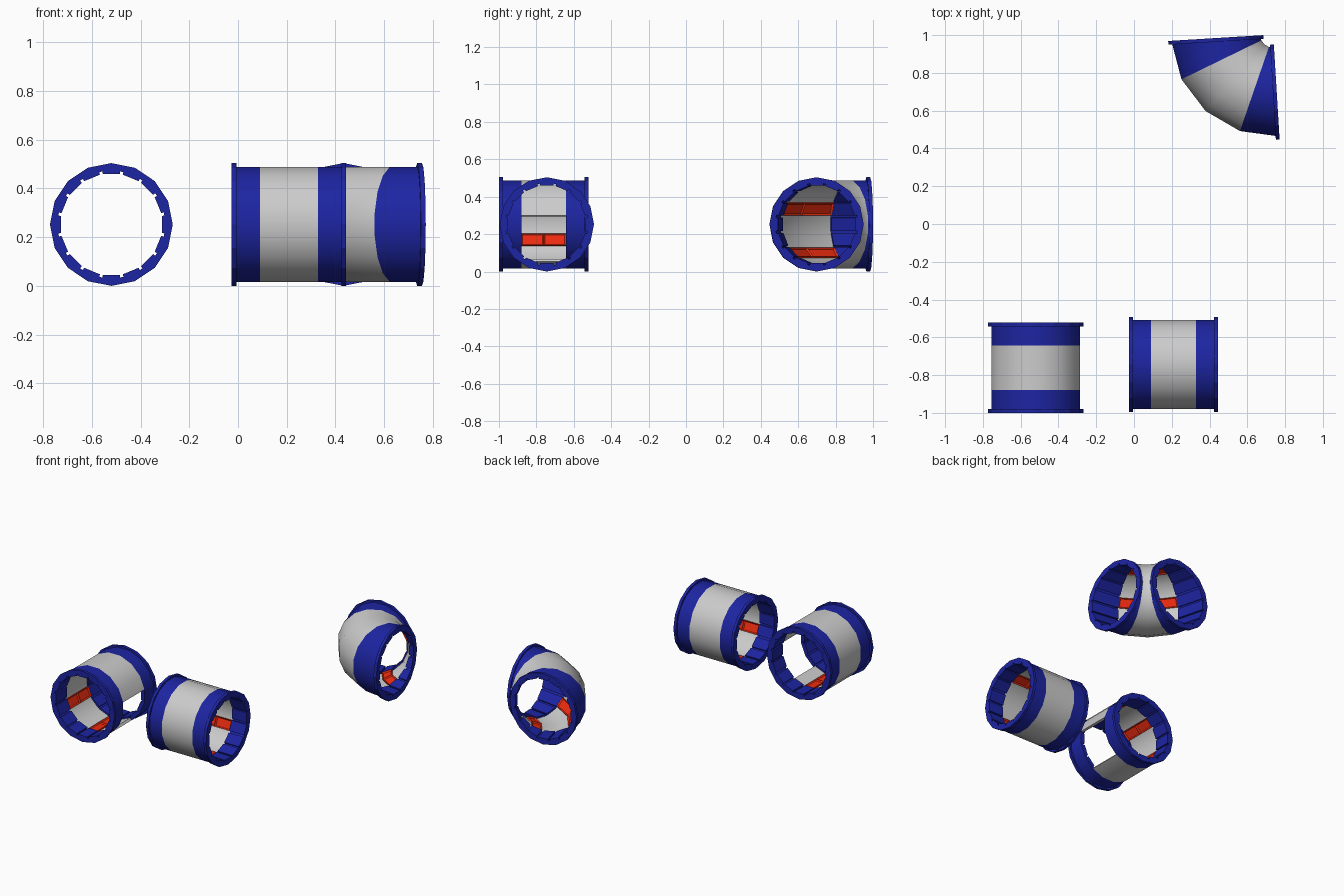
import bpy, bmesh
from math import sin, cos, radians, pi
from mathutils import Vector

if "Cube" in bpy.data.objects:
    bpy.data.objects.remove(bpy.data.objects["Cube"])

N = 16                                  # sides of every pipe
STEP = 2 * pi / N
ZC = 0.252                              # axis height
UP = Vector((0, 0, 1))
R_BODY, R_BORE, R_FLANGE, R_RIB = 0.24, 0.222, 0.252, 0.207
FLANGE_T = 0.02


def material(name, rgb):
    m = bpy.data.materials.new(name)
    m.diffuse_color = (*rgb, 1)
    m.use_nodes = True
    m.node_tree.nodes["Principled BSDF"].inputs["Base Color"].default_value = m.diffuse_color
    return m


BLUE = material("blue", (0.012, 0.018, 0.36))
RED = material("red", (0.85, 0.025, 0.005))


def at(frame, u, v):
    """Point in a cross-section frame (origin, sideways direction)."""
    return frame[0] + frame[1] * u + UP * v


def finish(bm, name, mat=None, smooth=False):
    bmesh.ops.remove_doubles(bm, verts=bm.verts, dist=1e-5)
    bmesh.ops.recalc_face_normals(bm, faces=bm.faces)
    me = bpy.data.meshes.new(name)
    bm.to_mesh(me)
    bm.free()
    ob = bpy.data.objects.new(name, me)
    bpy.context.collection.objects.link(ob)
    if mat:
        me.materials.append(mat)
    if smooth:
        bpy.ops.object.select_all(action='DESELECT')
        ob.select_set(True)
        bpy.context.view_layer.objects.active = ob
        bpy.ops.object.shade_smooth_by_angle(angle=radians(30))


def tube(bm, frames, r_out, r_in, phase=-0.5, skip=()):
    """Hollow faceted tube through the frames; facets in skip are left open."""
    def ring(r):
        return [[bm.verts.new(at(f, r * cos((i + phase) * STEP), r * sin((i + phase) * STEP)))
                 for i in range(N)] for f in frames]
    o, n = ring(r_out), ring(r_in)
    for i in range(N):
        if i in skip:
            continue
        j = (i + 1) % N
        for k in range(len(frames) - 1):
            for g in (o, n):
                bm.faces.new((g[k][i], g[k][j], g[k + 1][j], g[k + 1][i]))
            for a, nb in ((i, (i - 1) % N), (j, j)):
                if nb in skip:
                    bm.faces.new((o[k][a], n[k][a], n[k + 1][a], o[k + 1][a]))
        for k in (0, -1):
            bm.faces.new((o[k][i], o[k][j], n[k][j], n[k][i]))


def bar(bm, fa, fb, facet, r_out, r_in, half, panel=False):
    """Bar along one facet of the bore, optionally with a recessed panel."""
    c, s = cos(facet * STEP), sin(facet * STEP)
    sec = ((r_out, -half), (r_out, half), (r_in, half * 0.95), (r_in, -half * 0.95))
    a, b = [[bm.verts.new(at(f, r * c - w * s, r * s + w * c)) for r, w in sec]
            for f in (fa, fb)]
    faces = [bm.faces.new(a), bm.faces.new(b[::-1])]
    for i in range(4):
        j = (i + 1) % 4
        faces.append(bm.faces.new((a[i], b[i], b[j], a[j])))
    if panel:
        bmesh.ops.recalc_face_normals(bm, faces=faces)
        bmesh.ops.inset_individual(bm, faces=[faces[4]], thickness=0.01, depth=-0.008)


def pipe(name, frames, tangents, red_facets, skip=()):
    """Grey middle, two blue collars with flanges and ribs, red inner bars."""
    bm = bmesh.new()
    tube(bm, frames[1:4], R_BODY, R_BORE, skip=skip)
    finish(bm, name + "_middle_shell", smooth=True)

    for label, fr, inward in (("first", frames[:2], tangents[0]),
                              ("second", frames[4:2:-1], tangents[1])):
        bm = bmesh.new()
        tube(bm, fr, R_BODY, R_BORE)
        finish(bm, f"{name}_{label}_collar", BLUE, True)
        bm = bmesh.new()
        end = fr[0]
        tube(bm, [end, (end[0] + inward * FLANGE_T, end[1])], R_FLANGE, 0.225, phase=0)
        finish(bm, f"{name}_{label}_flange", BLUE)
        bm = bmesh.new()
        for i in range(N):
            bar(bm, fr[0], fr[1], i, 0.221, R_RIB, 0.037)
        finish(bm, f"{name}_{label}_ribs", BLUE)

    bm = bmesh.new()
    for i in red_facets:
        if i not in skip:
            for k in (1, 2):
                bar(bm, frames[k], frames[k + 1], i, 0.221, R_RIB + 0.001, 0.036, True)
    finish(bm, name + "_inner_bars", RED)


def straight(name, centre, axis, side, length, red_facets, skip=()):
    frames = [(centre + axis * s, side)
              for s in (-length / 2, -0.119, 0, 0.119, length / 2)]
    pipe(name, frames, (axis, -axis), red_facets, skip)


X, Y = Vector((1, 0, 0)), Vector((0, 1, 0))

# Straight pipe with an opening in its right-hand wall
straight("open_pipe", Vector((-0.52, -0.761, ZC)), Y, -X, 0.477,
         (15, 2, 5, 12, 9), skip=(8, 9, 10))

# Closed straight pipe
straight("closed_pipe", Vector((0.209, -0.744, ZC)), X, Y, 0.47, (15, 2, 5, 12, 9))

# Right-angle elbow in four mitred segments
pivot, bend = Vector((0.737, 1.003, ZC)), 0.305
dirs = [Vector((cos(radians(183.5 + 22.5 * k)), sin(radians(183.5 + 22.5 * k)), 0))
        for k in range(5)]
elbow_frames = [(pivot + d * bend, d) for d in dirs]
pipe("elbow", elbow_frames, (UP.cross(dirs[0]), -UP.cross(dirs[4])), (4, 1, 14, 11, 7))
